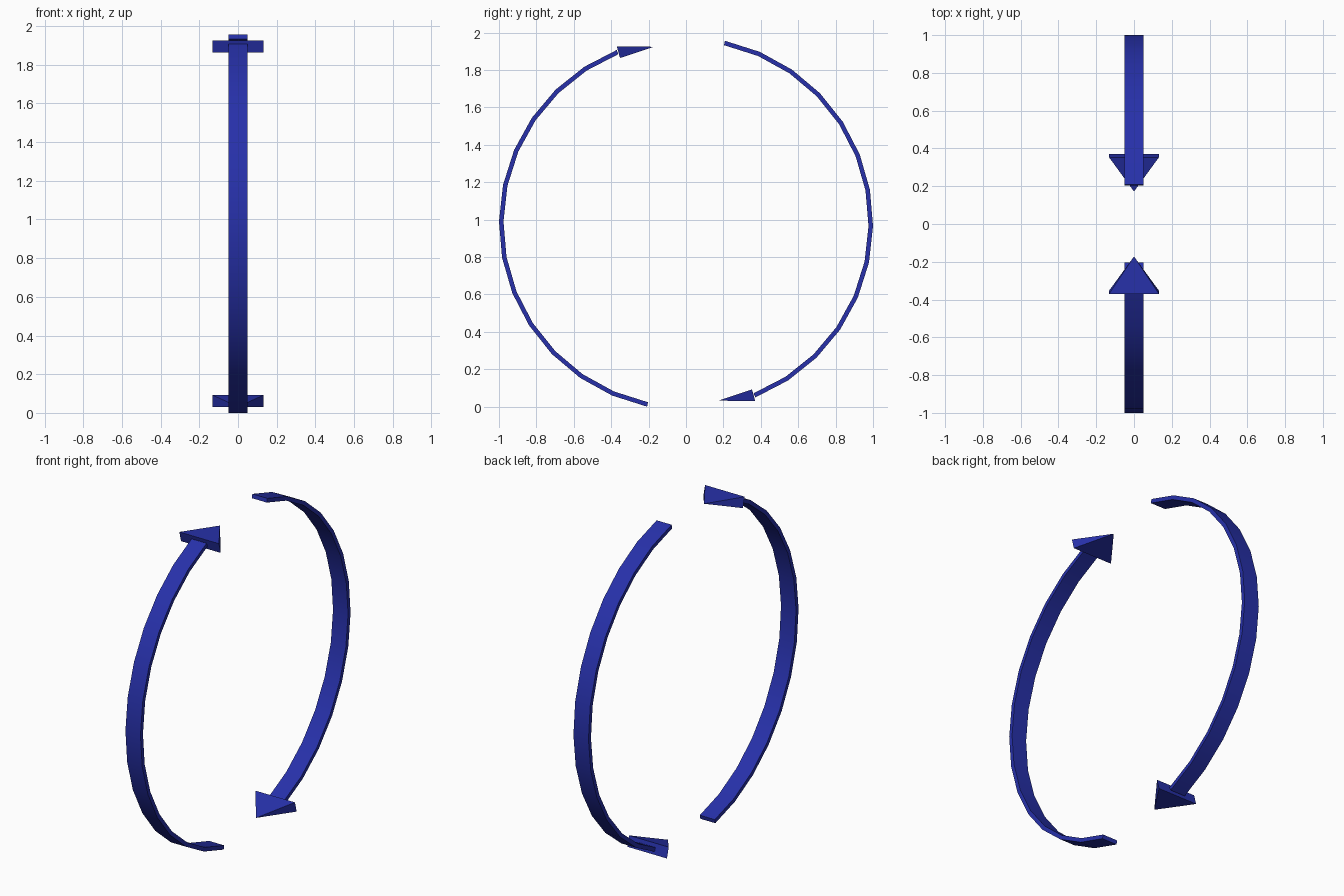
import bpy, bmesh, math
from mathutils import Matrix

if "Cube" in bpy.data.objects:
    bpy.data.objects.remove(bpy.data.objects["Cube"])

CZ = 0.978            # height of the ring centre
R_OUT, R_IN = 1.0, 0.976
HALF_W = 0.05
START, STEP, SEGS = 78.0, -11.25, 13

blue = bpy.data.materials.new("deep blue")
blue.diffuse_color = (0.02, 0.03, 0.40, 1)
blue.use_nodes = True
blue.node_tree.nodes["Principled BSDF"].inputs["Base Color"].default_value = blue.diffuse_color


def finish(name, bm, turn):
    # place the part in the ring; turn spins it about the x axis
    bmesh.ops.recalc_face_normals(bm, faces=bm.faces)
    bm.transform(Matrix.Translation((0, 0, CZ)) @ Matrix.Rotation(turn, 4, 'X'))
    me = bpy.data.meshes.new(name)
    bm.to_mesh(me)
    bm.free()
    me.materials.append(blue)
    ob = bpy.data.objects.new(name, me)
    bpy.context.collection.objects.link(ob)
    bpy.ops.object.select_all(action='DESELECT')
    ob.select_set(True)
    bpy.context.view_layer.objects.active = ob
    bpy.ops.object.shade_smooth_by_angle(angle=math.radians(30))


def arc_band(name, turn):
    # flat rectangular band swept along the arc
    bm = bmesh.new()
    rings = []
    for i in range(SEGS + 1):
        a = math.radians(START + STEP * i)
        rings.append([bm.verts.new((x, r * math.cos(a), r * math.sin(a)))
                      for x, r in ((-HALF_W, R_IN), (HALF_W, R_IN),
                                   (HALF_W, R_OUT), (-HALF_W, R_OUT))])
    for a, b in zip(rings, rings[1:]):
        for k in range(4):
            n = (k + 1) % 4
            bm.faces.new((a[k], a[n], b[n], b[k]))
    bm.faces.new(rings[0])
    bm.faces.new(rings[-1])
    finish(name, bm, turn)


def arrow_head(name, turn):
    # flattened four-sided pyramid, its base square to the arc
    bm = bmesh.new()
    top, bottom = (0.353, -0.886), (0.370, -0.948)
    base = [bm.verts.new((x, *p)) for x, p in
            ((-0.132, top), (0.132, top), (0.132, bottom), (-0.132, bottom))]
    tip = bm.verts.new((0, 0.172, -0.946))
    bm.faces.new(base)
    for k in range(4):
        bm.faces.new((base[k], base[(k + 1) % 4], tip))
    finish(name, bm, turn)


# two identical arrows, half a turn apart
for side, turn in (("back", 0), ("front", math.pi)):
    arc_band(side + "_arrow_band", turn)
    arrow_head(side + "_arrow_head", turn)
